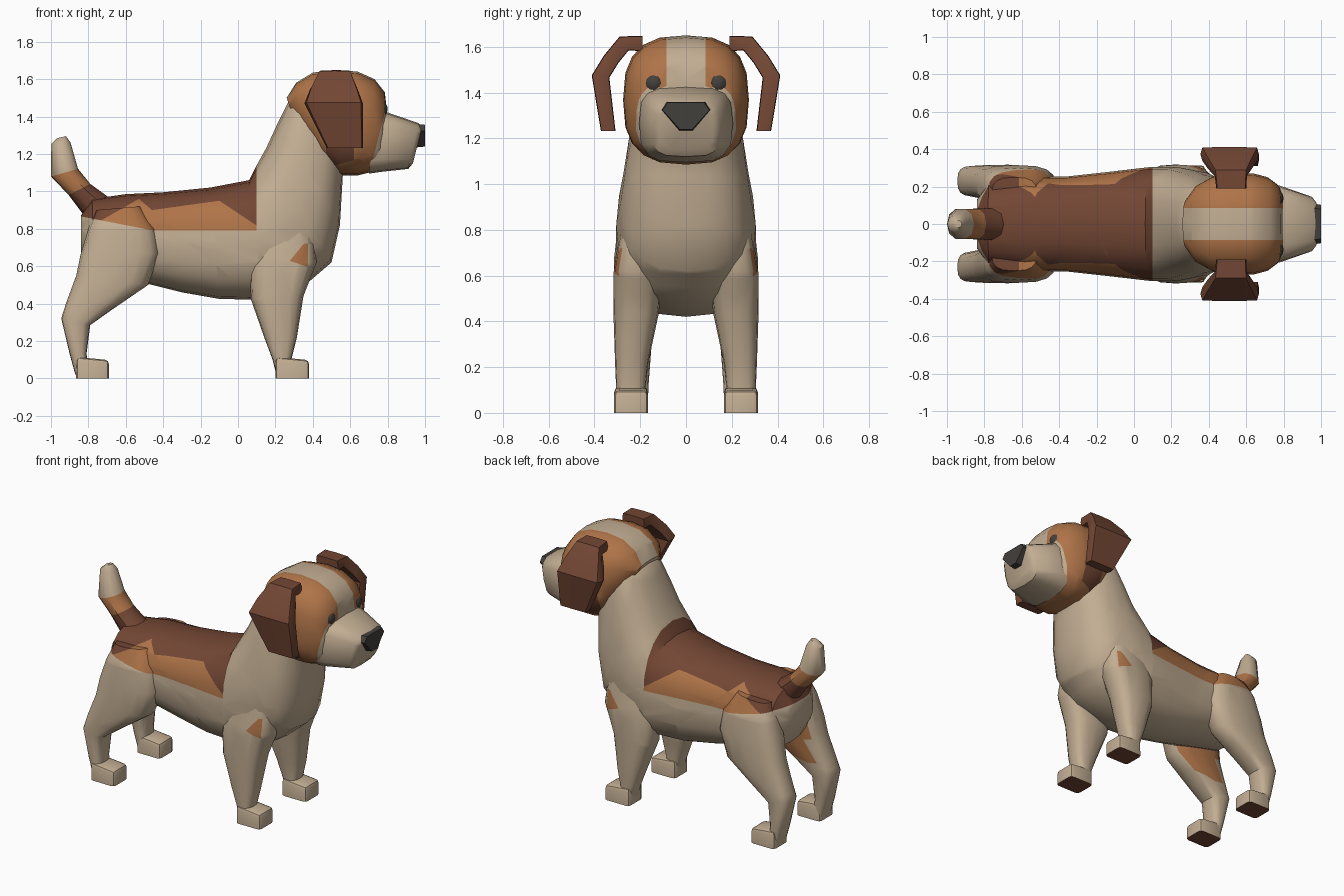
import bpy, bmesh, math
from mathutils import Vector, Matrix

if "Cube" in bpy.data.objects:
    bpy.data.objects.remove(bpy.data.objects["Cube"])

COLOURS = {"cream": (0.54, 0.42, 0.29), "dark_brown": (0.17, 0.062, 0.034),
           "tan": (0.43, 0.175, 0.065), "charcoal": (0.055, 0.05, 0.045)}
MATS = []
for name, rgb in COLOURS.items():
    m = bpy.data.materials.new(name)
    m.diffuse_color = (*rgb, 1)
    m.use_nodes = True
    m.node_tree.nodes["Principled BSDF"].inputs["Base Color"].default_value = m.diffuse_color
    MATS.append(m)
CREAM, BROWN, TAN, DARK = range(4)


def loft(rings, n=16, p=2.5, swap=False):
    """Each ring: (ax, az, bx, bz, y0, y1), a rounded-square section from a to b."""
    bm = bmesh.new()
    loops = []
    for ax, az, bx, bz, y0, y1 in rings:
        loop = []
        for i in range(n):
            t = 2 * math.pi * i / n
            c, s = (math.copysign(abs(v) ** (2 / p), v) for v in (math.cos(t), math.sin(t)))
            co = [(ax + bx) / 2 + (ax - bx) / 2 * c,
                  (y0 + y1) / 2 + (y1 - y0) / 2 * s,
                  (az + bz) / 2 + (az - bz) / 2 * c]
            if swap:
                co[0], co[1] = co[1], co[0]
            loop.append(bm.verts.new(co))
        loops.append(loop)
    for k, (a, b) in enumerate(zip(loops, loops[1:])):
        for i in range(n):
            j = (i + 1) % n
            bm.faces.new((a[i], a[j], b[j], b[i]))
    bm.faces.new(loops[0])
    bm.faces.new(loops[-1])
    return bm


def cut(bm, co, no):
    bmesh.ops.bisect_plane(bm, geom=bm.verts[:] + bm.edges[:] + bm.faces[:],
                           plane_co=co, plane_no=no, dist=1e-5)


def cut_lines(bm, pts):
    """Cut along each segment of a side-view (x, z) line."""
    for (x0, z0), (x1, z1) in zip(pts, pts[1:]):
        cut(bm, (x0, 0, z0), (z0 - z1, 0, x1 - x0))


def height(pts, x):
    """Height of a side-view line at x."""
    for (x0, z0), (x1, z1) in zip(pts, pts[1:]):
        if x <= x1:
            return z0 + (z1 - z0) * (max(x, x0) - x0) / (x1 - x0)
    return pts[-1][1]


def finish(name, bm, rule, mirror=False, angle=40):
    bm.normal_update()
    bmesh.ops.recalc_face_normals(bm, faces=bm.faces[:])
    for f in bm.faces:
        f.material_index = rule(f.calc_center_median(), f.normal) if callable(rule) else rule
    me = bpy.data.meshes.new(name)
    for m in MATS:
        me.materials.append(m)
    bm.to_mesh(me)
    bm.free()
    me.shade_smooth()
    me.set_sharp_from_angle(angle=math.radians(angle))
    ob = bpy.data.objects.new(name, me)
    bpy.context.collection.objects.link(ob)
    if mirror:
        mod = ob.modifiers.new("mirror", 'MIRROR')
        mod.use_axis = (False, True, False)
        mod.use_mirror_merge = False
    return ob


def sym(rings):
    return [(a, b, c, d, -w, w) for a, b, c, d, w in rings]


# Saddle patch boundaries, shared by body and thighs
SADDLE = [(-.86, .87), (-.74, .84), (-.53, .96), (-.46, .9), (-.1, .95), (.08, .83)]
FLANK = [(-.86, .87), (-.45, .79), (.1, .79)]


def saddle(c, n):
    if c.x > .1 or c.z < height(FLANK, c.x):
        return CREAM
    return BROWN if c.z > height(SADDLE, c.x) else TAN


# Body and neck
bm = loft(sym([(-.84, .87, -.84, .68, .13), (-.78, .96, -.77, .57, .22),
               (-.6, .985, -.5, .51, .255), (-.4, .995, -.3, .46, .255),
               (-.15, 1.02, -.1, .425, .28), (.06, 1.06, .12, .42, .305),
               (.10, 1.14, .36, .50, .305), (.15, 1.23, .5, .62, .285),
               (.21, 1.36, .545, .82, .26), (.27, 1.48, .56, 1.08, .22),
               (.40, 1.55, .60, 1.2, .17)]), n=20)
cut_lines(bm, SADDLE)
cut_lines(bm, FLANK)
cut(bm, (.1, 0, 0), (1, 0, 0))
finish("body_and_neck", bm, saddle)

# Head with a pale blaze and muzzle edge
bm = loft(sym([(.26, 1.50, .31, 1.36, .13), (.31, 1.58, .38, 1.26, .21),
               (.40, 1.635, .47, 1.14, .26), (.52, 1.65, .55, 1.085, .275),
               (.64, 1.64, .64, 1.085, .27), (.73, 1.60, .70, 1.10, .25),
               (.785, 1.53, .75, 1.11, .21), (.795, 1.44, .78, 1.12, .17)]), n=20, p=2.7)
MUZZLE_EDGE = [(.70, 1.09), (.785, 1.42)]
cut_lines(bm, MUZZLE_EDGE)
for y in (-.085, .085):
    cut(bm, (0, y, 0), (0, 1, 0))
CHEEK = [(.49, 1.13), (.63, 1.17)]
cut_lines(bm, CHEEK)
for x in (.47, .62):
    cut(bm, (x, 0, 0), (1, 0, 0))
cut(bm, (0, 0, 1.3), (0, 0, 1))


def head_rule(c, n):
    if abs(c.y) < .085 and c.z > 1.38:
        return CREAM
    if c.z < 1.42 and c.x > .70 + (c.z - 1.09) * .085 / .33:
        return CREAM
    if .47 < c.x < .62 and height(CHEEK, c.x) < c.z < 1.3 and abs(c.y) > .12:
        return BROWN
    return TAN


finish("head", bm, head_rule)

# Muzzle
bm = loft(sym([(.73, 1.42, .70, 1.095, .2), (.79, 1.425, .77, 1.105, .205),
               (.965, 1.365, .91, 1.12, .15), (.985, 1.345, .935, 1.15, .12)]), p=3.5)
finish("muzzle", bm, CREAM)

# Nose, a wedge-shaped plate extruded forward
bm = bmesh.new()
outline = [(-.11, 1.325), (-.085, 1.36), (.085, 1.36), (.11, 1.325), (.03, 1.235), (-.03, 1.235)]
face = bm.faces.new([bm.verts.new((.955, y, z)) for y, z in outline])
ext = bmesh.ops.extrude_face_region(bm, geom=[face])["geom"]
for v in ext:
    if isinstance(v, bmesh.types.BMVert):
        v.co = (1.0, v.co.y * .93, 1.3 + (v.co.z - 1.3) * .93)
finish("nose", bm, DARK)

# Eyes
bm = bmesh.new()
bmesh.ops.create_uvsphere(bm, u_segments=16, v_segments=10, radius=.05,
                          matrix=Matrix.Translation((.75, .138, 1.44)))
finish("eyes", bm, DARK, mirror=True)

# Floppy ears, folded over at the top
bm = loft([(.19, 1.648, .19, 1.58, .44, .60), (.29, 1.645, .25, 1.585, .43, .605),
           (.36, 1.56, .295, 1.53, .385, .64), (.412, 1.475, .335, 1.465, .355, .668),
           (.372, 1.232, .308, 1.232, .475, .668)], n=8, p=10, swap=True)
finish("ears", bm, BROWN, mirror=True, angle=30)

# Front legs with a small shoulder spot
bm = loft([(.12, .80, .40, .82, .1, .285), (.06, .6, .42, .62, .1, .317),
           (.07, .42, .35, .44, .12, .317), (.14, .22, .315, .22, .165, .31),
           (.185, .1, .285, .1, .178, .305), (.205, .02, .29, .02, .18, .30)], p=2.8)
cut_lines(bm, [(.27, .62), (.36, .73)])
cut_lines(bm, [(.27, .63), (.38, .595)])
cut(bm, (.375, 0, 0), (1, 0, 0))
cut(bm, (0, 0, .72), (0, 0, 1))


def spot(c, n):
    inside = (c.y > .2 and c.x < .375 and c.z < .72
              and c.z < .62 + (c.x - .27) * .11 / .09
              and c.z > .63 - (c.x - .27) * .035 / .11)
    return TAN if inside else CREAM


finish("front_legs", bm, spot, mirror=True)

# Hind legs, carrying the saddle colours and a tan inner thigh
bm = loft([(-.76, .90, -.52, .92, .08, .25), (-.80, .8, -.44, .8, .09, .30),
           (-.84, .67, -.42, .67, .1, .315), (-.865, .55, -.48, .5, .12, .317),
           (-.92, .4, -.67, .37, .14, .315), (-.945, .32, -.79, .285, .15, .31),
           (-.90, .13, -.81, .13, .163, .305), (-.87, .02, -.79, .02, .168, .30)], p=2.8)
cut_lines(bm, SADDLE)
cut_lines(bm, FLANK)
cut(bm, (0, .16, 0), (0, 1, 0))
cut_lines(bm, [(-.85, .37), (-.55, .43)])


def thigh(c, n):
    if c.y < .16 and n.y < -.4 and c.x > -.8 and .37 + (c.x + .85) * .2 < c.z < .67:
        return TAN
    return saddle(c, n)


finish("hind_legs", bm, thigh, mirror=True)

# Paws with dark soles
for name, x0, x1 in (("front_paws", .20, .38), ("hind_paws", -.865, -.69)):
    bm = bmesh.new()
    bmesh.ops.create_cube(bm, size=1)
    for v in bm.verts:
        toe = v.co.x > 0
        v.co = (x1 if toe else x0, .24 + v.co.y * .148,
                0 if v.co.z < 0 else (.098 if toe else .115))
    bmesh.ops.bevel(bm, geom=[e for e in bm.edges if max(v.co.z for v in e.verts) > .05],
                    offset=.022, segments=2, profile=.5, affect='EDGES')
    finish(name, bm, lambda c, n: BROWN if n.z < -.9 else CREAM, mirror=True)

# Tail: dark base, tan band, pale tip
bm = loft(sym([(-.80, .84, -.68, .96, .09), (-.905, .98, -.79, 1.04, .085),
               (-1.0, 1.08, -.855, 1.12, .085), (-.998, 1.255, -.895, 1.26, .05),
               (-.965, 1.285, -.92, 1.295, .02)]), n=10, p=2.2)
finish("tail", bm, lambda c, n: BROWN if c.z < 1.02 - (c.x + .85) * -.3 and c.x > -.9
       else (TAN if c.z < 1.12 else CREAM))
